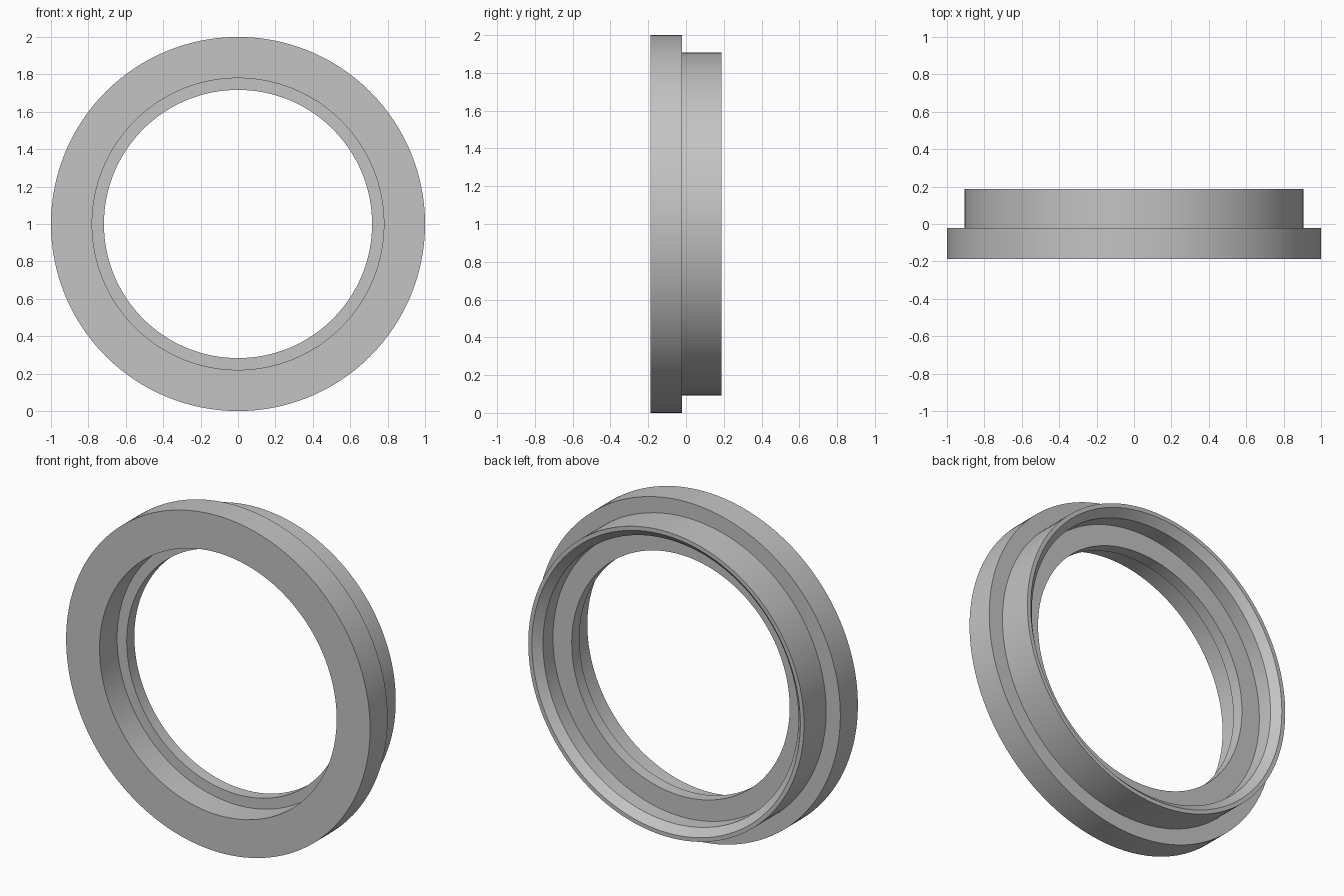
import bpy
import bmesh
import math
from mathutils import Matrix, Vector

cube = bpy.data.objects.get("Cube")
if cube:
    bpy.data.objects.remove(cube, do_unlink=True)

SEGMENTS = 128
FRONT, STEP, SEAT, BACK = -0.187, -0.022, 0.05, 0.187
FLANGE_R, BODY_R = 1.0, 0.907
RECESS_R, BORE_R = 0.78, 0.717
RIM_R, SOCKET_R = 0.883, 0.84

# Single grey finish
grey = bpy.data.materials.new("plain_grey")
colour = (0.55, 0.55, 0.55, 1.0)
grey.use_nodes = True
grey.diffuse_color = colour
grey.node_tree.nodes["Principled BSDF"].inputs["Base Color"].default_value = colour

# Closed cross-section as (radius, depth)
profile = [
    (FLANGE_R, FRONT), (FLANGE_R, STEP),       # front flange
    (BODY_R, STEP), (BODY_R, BACK),            # rear body
    (RIM_R, BACK),                             # thin rear rim
    (SOCKET_R, BACK - (RIM_R - SOCKET_R)),     # chamfer into the socket
    (SOCKET_R, SEAT), (BORE_R, SEAT),          # rear seat
    (BORE_R, STEP), (RECESS_R, STEP),          # inner lip
    (RECESS_R, FRONT),                         # front recess
]

# Revolve the section around the front-to-back axis
bm = bmesh.new()
rings = []
for i in range(SEGMENTS):
    turn = Matrix.Rotation(math.tau * i / SEGMENTS, 3, 'Y')
    rings.append([bm.verts.new(turn @ Vector((r, y, 0))) for r, y in profile])
for i, ring in enumerate(rings):
    following = rings[(i + 1) % SEGMENTS]
    for j in range(len(profile)):
        k = (j + 1) % len(profile)
        bm.faces.new((ring[j], ring[k], following[k], following[j]))
bmesh.ops.recalc_face_normals(bm, faces=bm.faces)

mesh = bpy.data.meshes.new("flanged_ring")
bm.to_mesh(mesh)
bm.free()
mesh.materials.append(grey)
ring_object = bpy.data.objects.new("flanged_ring", mesh)
ring_object.location.z = FLANGE_R
bpy.context.collection.objects.link(ring_object)

# Smooth round walls with crisp steps
bpy.ops.object.select_all(action='DESELECT')
ring_object.select_set(True)
bpy.context.view_layer.objects.active = ring_object
bpy.ops.object.shade_smooth_by_angle(angle=math.radians(30))
